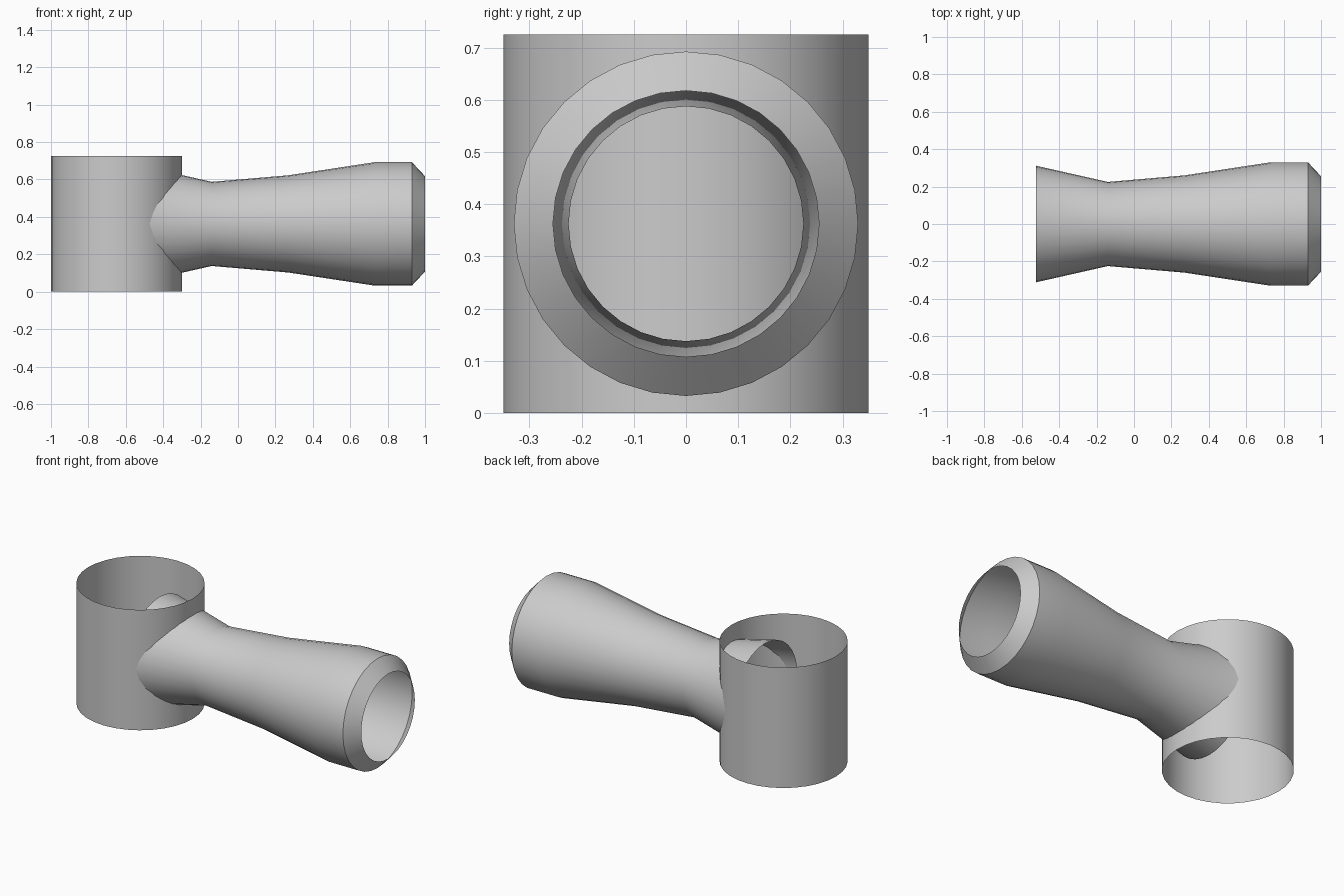
import bpy
from math import cos, sin, tau

cube = bpy.data.objects.get("Cube")
if cube:
    bpy.data.objects.remove(cube, do_unlink=True)

SIDES = 32
MID_Z = 0.3625

grey = bpy.data.materials.new("plain_grey")
grey.use_nodes = True
colour = (0.6, 0.6, 0.6, 1)
grey.diffuse_color = colour
grey.node_tree.nodes["Principled BSDF"].inputs["Base Color"].default_value = colour


def open_tube(name, profile, place):
    """Sweep (distance, radius) pairs round an axis, leaving both ends open."""
    verts = [place(d, r * cos(tau * i / SIDES), r * sin(tau * i / SIDES))
             for d, r in profile for i in range(SIDES)]
    faces = []
    for k in range(len(profile) - 1):
        for i in range(SIDES):
            a, b = k * SIDES + i, k * SIDES + (i + 1) % SIDES
            faces.append((a, b, b + SIDES, a + SIDES))
    mesh = bpy.data.meshes.new(name)
    mesh.from_pydata(verts, [], faces)
    mesh.materials.append(grey)
    obj = bpy.data.objects.new(name, mesh)
    bpy.context.collection.objects.link(obj)
    bpy.ops.object.select_all(action="DESELECT")
    obj.select_set(True)
    bpy.context.view_layer.objects.active = obj
    bpy.ops.object.shade_smooth_by_angle(angle=0.52)
    return obj


# Upright collar, open at top and bottom
open_tube("collar", [(0, 0.35), (0.725, 0.35)],
          lambda d, u, v: (u - 0.65, v, d))

# Hollow handle: flared root inside the collar, narrow neck, wide chamfered tip
open_tube("handle",
          [(-0.525, 0.312), (-0.14, 0.225), (0.27, 0.26),
           (0.73, 0.33), (0.93, 0.33), (1.0, 0.255)],
          lambda d, u, v: (d, u, v + MID_Z))
